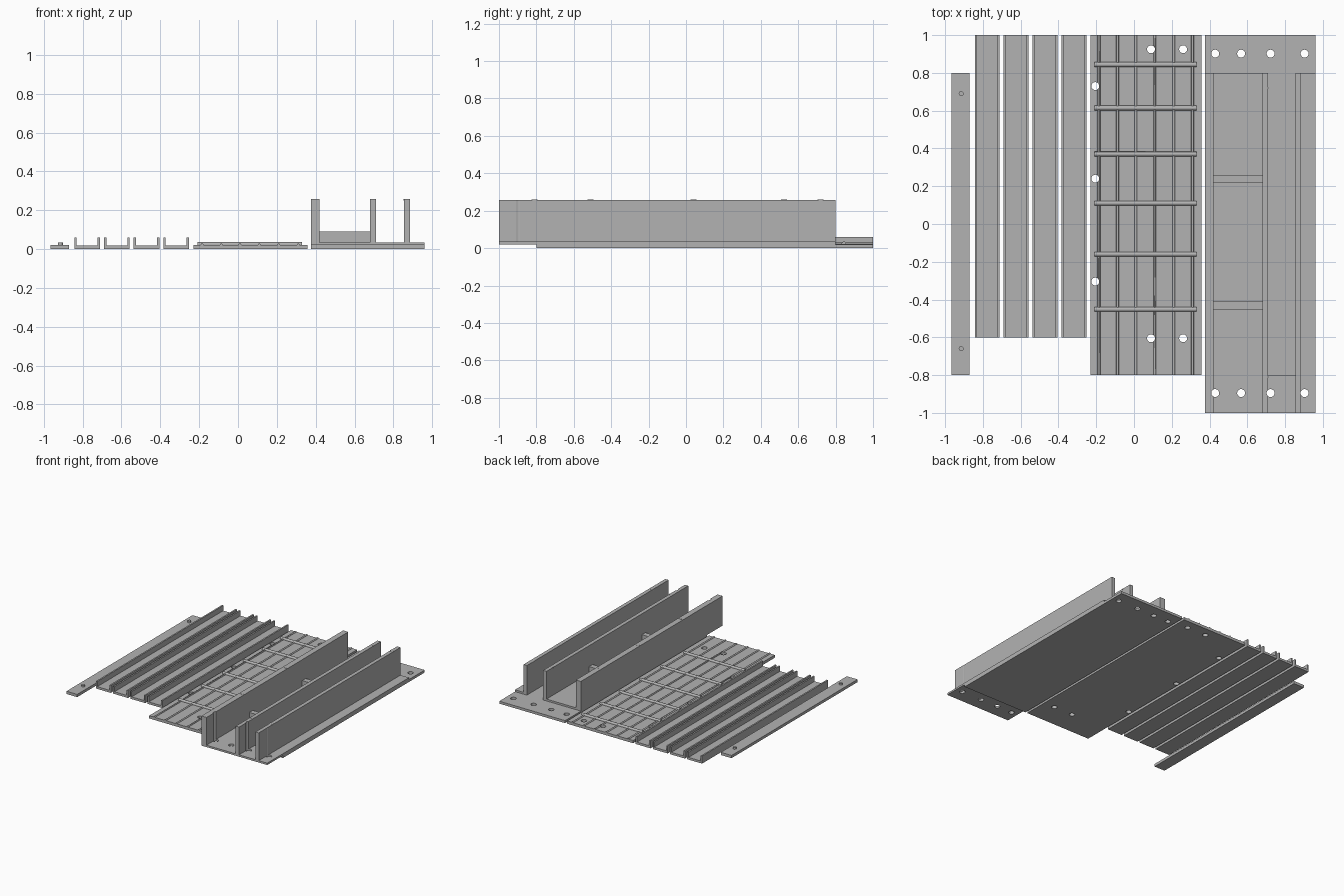
import bpy, bmesh, math
from mathutils import Matrix, Vector

if "Cube" in bpy.data.objects:
    bpy.data.objects.remove(bpy.data.objects["Cube"])

grey = bpy.data.materials.new("light grey")
grey.diffuse_color = (0.45, 0.45, 0.45, 1)
grey.use_nodes = True
grey.node_tree.nodes["Principled BSDF"].inputs["Base Color"].default_value = grey.diffuse_color


def finish(name, bm):
    bmesh.ops.recalc_face_normals(bm, faces=bm.faces)
    me = bpy.data.meshes.new(name)
    bm.to_mesh(me)
    bm.free()
    me.materials.append(grey)
    ob = bpy.data.objects.new(name, me)
    bpy.context.collection.objects.link(ob)
    return ob


def prism(name, pts, axis, lo, hi):
    """Extrude a closed profile: axis 'y' takes (x, z) points, 'z' takes (x, y)."""
    bm = bmesh.new()
    put = (lambda a, b: (a, lo, b)) if axis == 'y' else (lambda a, b: (a, b, lo))
    face = bm.faces.new([bm.verts.new(put(a, b)) for a, b in pts])
    ext = bmesh.ops.extrude_face_region(bm, geom=[face])
    move = Vector((0, hi - lo, 0)) if axis == 'y' else Vector((0, 0, hi - lo))
    bmesh.ops.translate(bm, vec=move, verts=[v for v in ext["geom"] if isinstance(v, bmesh.types.BMVert)])
    return finish(name, bm)


def box(name, x0, x1, y0, y1, z0, z1):
    return prism(name, [(x0, y0), (x1, y0), (x1, y1), (x0, y1)], 'z', z0, z1)


def rods(name, centres, r, length, rot=None, segs=20):
    """One object holding equal cylinders at the given centres."""
    bm = bmesh.new()
    for c in centres:
        m = Matrix.Translation(c) @ (rot or Matrix())
        bmesh.ops.create_cone(bm, cap_ends=True, segments=segs, radius1=r, radius2=r, depth=length, matrix=m)
    ob = finish(name, bm)
    for p in ob.data.polygons:
        p.use_smooth = len(p.vertices) == 4
    for e in ob.data.edges:
        a, b = (ob.data.vertices[i].co for i in e.vertices)
        e.use_edge_sharp = (a - b).length < r
    return ob


def drill(cutter, *targets):
    cutter.hide_render = True
    cutter.hide_viewport = True
    for ob in targets:
        mod = ob.modifiers.new("holes", 'BOOLEAN')
        mod.operation = 'DIFFERENCE'
        mod.solver = 'EXACT'
        mod.object = cutter


ALONG_X = Matrix.Rotation(math.pi / 2, 4, 'Y')
ALONG_Y = Matrix.Rotation(math.pi / 2, 4, 'X')

# Narrow strip with two short pegs
box("edge_strip", -0.965, -0.87, -0.8, 0.8, 0, 0.022)
rods("strip_pegs", [(-0.915, y, 0.026) for y in (0.69, -0.66)], 0.013, 0.018)

# Four U-shaped channels
for i, x in enumerate((-0.843, -0.690, -0.537, -0.384)):
    w, t, h, f = 0.132, 0.012, 0.06, 0.018
    prism(f"channel_{i + 1}", [(x, 0), (x + w, 0), (x + w, h), (x + w - t, h), (x + w - t, f),
                               (x + t, f), (x + t, h), (x, h)], 'y', -0.6, 1)

# Plate carrying a grid of bars
panel = box("grid_plate", -0.23, 0.357, -0.8, 1, 0, 0.022)
long_bars = rods("long_bars", [(x, 0.1, 0.022) for x in (-0.185, -0.087, 0.01, 0.11, 0.21, 0.31)],
                 0.007, 1.8, ALONG_Y, 12)
rods("cross_bars", [(0.061, y, 0.023) for y in (0.844, 0.614, 0.37, 0.11, -0.16, -0.452)],
     0.0125, 0.538, ALONG_X, 12)
panel_holes = [(x, y, 0) for x in (0.09, 0.26) for y in (0.925, -0.605)]
panel_holes += [(-0.205, y, 0) for y in (0.73, 0.24, -0.305)]
drill(rods("grid_hole_cutter", panel_holes, 0.021, 0.4), panel, long_bars)

# Two-layer base, the upper layer slotted between the two right walls
lower = box("lower_base", 0.375, 0.96, -0.8, 1, 0, 0.02)
upper = prism("upper_base", [(0.375, -1), (0.96, -1), (0.96, 0.8), (0.87, 0.8), (0.87, -0.8),
                             (0.695, -0.8), (0.695, 0.8), (0.375, 0.8)], 'z', 0.02, 0.035)

# Upright walls
walls = [box(n, a, b, -1, 0.8, 0.02, 0.258) for n, a, b in
         (("left_wall", 0.375, 0.42), ("middle_wall", 0.68, 0.71), ("right_wall", 0.855, 0.885))]
base_holes = [(x, y, 0) for x in (0.43, 0.567, 0.723, 0.903) for y in (0.902, -0.895)]
drill(rods("base_hole_cutter", base_holes, 0.021, 0.8), lower, upper, *walls)

# Spacer blocks between the left and middle walls
for n, y in (("rear_spacer", 0.238), ("front_spacer", -0.433)):
    box(n, 0.42, 0.68, y - 0.022, y + 0.022, 0.035, 0.09)

# Flush pegs in the wall tops
tops = [(0.4, y, 0.254) for y in (0.525, 0.04, -0.51)]
tops += [(x, y, 0.254) for x in (0.695, 0.868) for y in (0.72, -0.81)]
rods("wall_pegs", tops, 0.016, 0.01)
